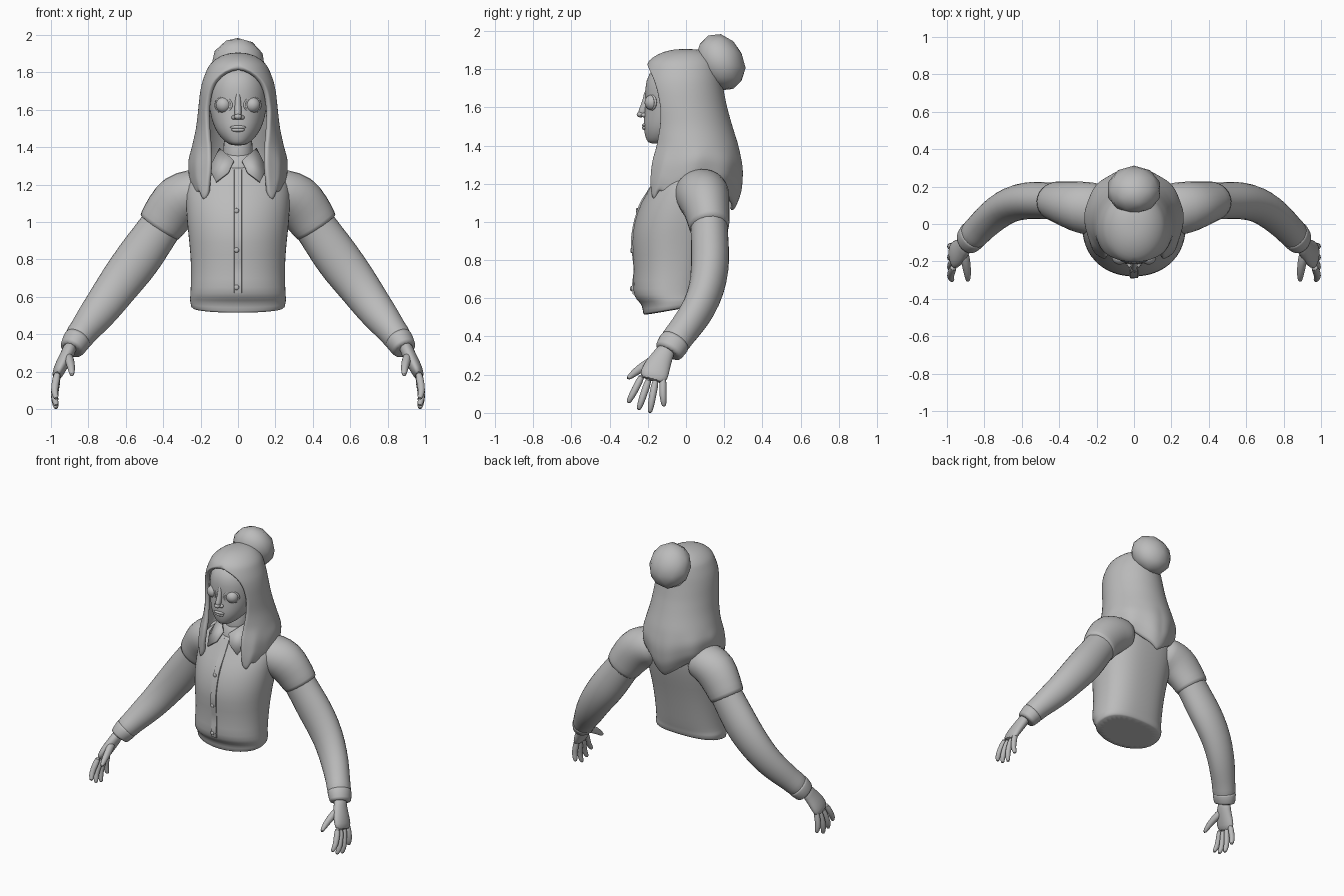
import bpy, bmesh, math
from mathutils import Vector

cube = bpy.data.objects.get("Cube")
if cube:
    bpy.data.objects.remove(cube, do_unlink=True)

grey = bpy.data.materials.new("plain grey")
grey.use_nodes = True
grey.diffuse_color = (0.5, 0.5, 0.5, 1)
grey.node_tree.nodes["Principled BSDF"].inputs["Base Color"].default_value = (0.5, 0.5, 0.5, 1)


def finish(name, bm, mirror=False, subsurf=0, thick=0, angle=60):
    bmesh.ops.recalc_face_normals(bm, faces=bm.faces)
    mesh = bpy.data.meshes.new(name)
    bm.to_mesh(mesh)
    bm.free()
    ob = bpy.data.objects.new(name, mesh)
    bpy.context.collection.objects.link(ob)
    mesh.materials.append(grey)
    bpy.ops.object.select_all(action="DESELECT")
    ob.select_set(True)
    bpy.context.view_layer.objects.active = ob
    bpy.ops.object.shade_smooth_by_angle(angle=math.radians(angle))
    if thick:
        m = ob.modifiers.new("thickness", "SOLIDIFY")
        m.thickness, m.offset = thick, -1
    if subsurf:
        ob.modifiers.new("smooth", "SUBSURF").levels = subsurf
        ob.modifiers["smooth"].render_levels = subsurf
    if mirror:
        ob.modifiers.new("mirror", "MIRROR")
    return ob


def skin(bm, rings, cap=True):
    """Join closed rings of points with quads."""
    rows = [[bm.verts.new(p) for p in ring] for ring in rings]
    for a, b in zip(rows, rows[1:]):
        for i in range(len(a)):
            j = (i + 1) % len(a)
            bm.faces.new((a[i], a[j], b[j], b[i]))
    if cap:
        bm.faces.new(rows[0])
        bm.faces.new(rows[-1])


def lookup(table, t):
    """Linear interpolation in rows sorted by rising first value."""
    t = min(max(t, table[0][0]), table[-1][0])
    for a, b in zip(table, table[1:]):
        if t <= b[0]:
            k = (t - a[0]) / (b[0] - a[0])
            return [p + (q - p) * k for p, q in zip(a[1:], b[1:])]


def oval(half, front, back, phi, power=1.0):
    """Point on a flat oval; phi = 0 faces the front."""
    s, c = math.sin(phi), math.cos(phi)
    x = half * math.copysign(abs(s) ** power, s)
    y = (front + back) / 2 - (back - front) / 2 * math.copysign(abs(c) ** power, c)
    return x, y


def stack(name, table, n=28, power=1.0, back_power=1.0, tilt=0.0, cap=True, thick=0):
    """Body of horizontal ovals: height, half width, front y, back y."""
    bm = bmesh.new()
    rings = []
    for z, half, front, back in table:
        angles = [math.tau * i / n for i in range(n)]
        pts = [oval(half, front, back, a, power if math.cos(a) > 0 else back_power) for a in angles]
        rings.append([(x, y, z + tilt * max(0, 0.62 - z) * (y - front)) for x, y in pts])
    skin(bm, rings, cap)
    return finish(name, bm, subsurf=1, thick=thick)


def tube(name, path, n=14, mirror=True):
    """Limb along a path of x, y, z, radius across, radius in depth."""
    bm = bmesh.new()
    pts = [Vector(p[:3]) for p in path]
    rings = []
    for i, p in enumerate(path):
        t = (pts[min(i + 1, len(pts) - 1)] - pts[max(i - 1, 0)]).normalized()
        u = t.cross(Vector((0, 1, 0))).normalized()
        v = t.cross(u)
        rings.append([pts[i] + u * p[3] * math.cos(math.tau * k / n) + v * p[4] * math.sin(math.tau * k / n)
                      for k in range(n)])
    skin(bm, rings)
    return finish(name, bm, mirror, subsurf=1)


def ball(name, loc, size, mirror=False, seg=20):
    bm = bmesh.new()
    bmesh.ops.create_uvsphere(bm, u_segments=seg, v_segments=seg // 2, radius=1)
    for v in bm.verts:
        v.co = Vector(loc) + Vector(a * b for a, b in zip(v.co, size))
    return finish(name, bm, mirror)


# Shirt body with a loose lower fold over the hem
shirt = [(0.515, 0.25, -0.225, 0.08), (0.57, 0.26, -0.23, 0.09), (0.59, 0.257, -0.262, 0.09),
         (0.64, 0.255, -0.284, 0.10), (0.75, 0.25, -0.27, 0.12), (0.90, 0.262, -0.288, 0.15),
         (1.0, 0.275, -0.272, 0.175), (1.1, 0.28, -0.24, 0.195), (1.2, 0.285, -0.175, 0.205),
         (1.27, 0.23, -0.135, 0.18), (1.31, 0.13, -0.11, 0.11)]
stack("shirt_body", [(0.51,) + shirt[0][1:]] + shirt, power=0.98, back_power=0.78, tilt=1.6)

# Button strip and buttons
bm = bmesh.new()
rows = []
for i in range(21):
    z = 0.62 + 0.66 * i / 20
    y = lookup(shirt, z)[1]
    rows.append([bm.verts.new((x, y + d, z)) for x, d in ((-0.022, 0.008), (-0.02, -0.003), (0.02, -0.003), (0.022, 0.008))])
for a, b in zip(rows, rows[1:]):
    for i in range(3):
        bm.faces.new((a[i], a[i + 1], b[i + 1], b[i]))
finish("button_strip", bm, angle=40)
for z in (0.65, 0.85, 1.06):
    ball("button", (-0.008, lookup(shirt, z)[1] - 0.003, z), (0.014, 0.007, 0.014), seg=12)

# Collar
stack("collar_band", [(1.27, 0.12, -0.125, 0.10), (1.33, 0.10, -0.11, 0.085), (1.37, 0.095, -0.08, 0.08)],
      cap=False, thick=0.012)
bm = bmesh.new()
bm.faces.new([bm.verts.new(p) for p in ((0.095, -0.05, 1.39), (0.02, -0.135, 1.325), (0.05, -0.165, 1.26),
                                        (0.115, -0.175, 1.21), (0.15, -0.10, 1.28))])
finish("collar_flap", bm, mirror=True, thick=0.012)

# Arms, short outer sleeves and cuffs
tube("arm", [(0.30, 0.10, 1.12, 0.12, 0.10), (0.36, 0.115, 1.05, 0.12, 0.10), (0.42, 0.122, 0.965, 0.115, 0.10),
             (0.50, 0.126, 0.85, 0.125, 0.103), (0.565, 0.127, 0.76, 0.125, 0.103), (0.65, 0.11, 0.65, 0.115, 0.096),
             (0.72, 0.07, 0.55, 0.105, 0.09), (0.78, 0.02, 0.475, 0.095, 0.086), (0.83, -0.03, 0.41, 0.08, 0.082),
             (0.85, -0.05, 0.385, 0.082, 0.086), (0.89, -0.095, 0.32, 0.06, 0.07)])
tube("short_sleeve", [(0.14, 0.07, 1.17, 0.12, 0.14), (0.23, 0.08, 1.153, 0.137, 0.148), (0.31, 0.095, 1.125, 0.152, 0.14),
                      (0.37, 0.112, 1.05, 0.14, 0.12), (0.415, 0.122, 0.98, 0.128, 0.11),
                      (0.427, 0.124, 0.962, 0.127, 0.109)])
tube("cuff", [(0.853, -0.052, 0.38, 0.077, 0.084), (0.86, -0.06, 0.37, 0.08, 0.087),
              (0.889, -0.09, 0.323, 0.068, 0.08), (0.893, -0.095, 0.315, 0.064, 0.076)])

# Hands: palm, four fingers and a thumb
tube("palm", [(0.89, -0.09, 0.35, 0.037, 0.046), (0.908, -0.12, 0.30, 0.037, 0.055), (0.935, -0.148, 0.25, 0.037, 0.07),
              (0.96, -0.167, 0.20, 0.033, 0.078), (0.972, -0.178, 0.165, 0.024, 0.066)])
fingers = [(-0.225, 0.185, -0.305, 0.05), (-0.19, 0.17, -0.25, 0.012), (-0.155, 0.17, -0.19, -0.004), (-0.12, 0.18, -0.115, 0.03)]
for ky, kz, ty, tz in fingers:
    my, mz = (ky + ty) / 2 - 0.004, (kz + tz) / 2
    tube("finger", [(0.962, ky, kz + 0.02, 0.023, 0.021), (0.982, my, mz, 0.021, 0.02),
                    (0.98, (my + ty) / 2, (mz + tz) / 2, 0.019, 0.018), (0.97, ty, tz, 0.013, 0.012)], n=10)
tube("thumb", [(0.91, -0.14, 0.29, 0.028, 0.034), (0.897, -0.215, 0.248, 0.025, 0.027),
               (0.89, -0.265, 0.215, 0.021, 0.022), (0.887, -0.31, 0.175, 0.012, 0.012)], n=10)

# Head and neck
stack("neck", [(1.25, 0.085, -0.09, 0.08), (1.35, 0.078, -0.09, 0.07), (1.5, 0.08, -0.095, 0.07)])
stack("head", [(1.408, 0.035, -0.19, -0.08), (1.425, 0.065, -0.207, -0.03), (1.46, 0.1, -0.217, 0.03),
               (1.5, 0.125, -0.224, 0.08), (1.56, 0.146, -0.22, 0.13), (1.63, 0.156, -0.212, 0.15),
               (1.7, 0.158, -0.217, 0.15), (1.78, 0.14, -0.2, 0.14), (1.84, 0.09, -0.13, 0.09)], power=0.95)

# Face features
ball("eye", (0.077, -0.175, 1.625), (0.042, 0.042, 0.042), mirror=True)
bm = bmesh.new()
rings = []
for i in range(24):
    a = math.tau * i / 24
    rings.append([(0.077 + (0.043 + 0.006 * math.cos(b)) * math.cos(a), -0.184 + 0.007 * math.sin(b) + 0.024 * math.cos(a),
                   1.625 + (0.04 + 0.006 * math.cos(b)) * math.sin(a)) for b in (math.tau * k / 8 for k in range(8))])
skin(bm, rings + rings[:1], cap=False)
bmesh.ops.remove_doubles(bm, verts=bm.verts, dist=0.0005)
finish("eyelid", bm, mirror=True)
tube("nose_bridge", [(0, -0.19, 1.70, 0.018, 0.03), (0, -0.203, 1.63, 0.018, 0.024),
                     (0, -0.227, 1.58, 0.021, 0.024), (0, -0.235, 1.555, 0.016, 0.022)], n=10, mirror=False)
ball("nose_tip", (0, -0.238, 1.563), (0.021, 0.02, 0.016))
ball("nostril", (0.02, -0.219, 1.559), (0.015, 0.016, 0.012), mirror=True)
ball("upper_lip", (0, -0.217, 1.506), (0.042, 0.014, 0.01))
ball("lower_lip", (0, -0.216, 1.492), (0.036, 0.014, 0.011))

# Long hair: shell with an opening for the face and a ragged lower edge
# rows: height, half width, front y, back y, opening angle, squareness
hair = [(1.12, 0.245, -0.228, 0.25, 36, 0.8), (1.2, 0.26, -0.226, 0.29, 32, 0.8), (1.3, 0.265, -0.215, 0.3, 31, 0.85),
        (1.4, 0.247, -0.205, 0.275, 37, 0.95), (1.5, 0.224, -0.215, 0.243, 48, 1), (1.6, 0.213, -0.23, 0.215, 54, 1),
        (1.7, 0.203, -0.237, 0.195, 51, 1), (1.77, 0.187, -0.23, 0.184, 40, 1), (1.81, 0.17, -0.218, 0.174, 23, 1),
        (1.83, 0.16, -0.206, 0.168, 0, 1), (1.86, 0.135, -0.18, 0.15, 0, 1), (1.892, 0.09, -0.12, 0.11, 0, 1),
        (1.906, 0.03, -0.05, 0.05, 0, 1)]
hem = [(0, 1.2), (32, 1.19), (43, 1.1), (55, 1.17), (68, 1.12), (95, 1.22), (140, 1.16), (180, 1.05)]
bm = bmesh.new()
heights = [1.12 + 0.04 * i for i in range(17)] + [r[0] for r in hair[-5:]]
cols = 64
rows = []
for z in heights:
    half, front, back, gap, square = lookup(hair, z)
    row = []
    for i in range(cols + 1):
        deg = gap + (360 - 2 * gap) * i / cols
        side = min(deg, 360 - deg)
        x, y = oval(half, front, back, math.radians(deg), square if side < 90 else 1)
        h = z
        if z < 1.4:
            k = (1.4 - z) / 0.28
            h = 1.4 - k * (1.4 - lookup(hem, side)[0])
            wave = 1 + 0.025 * k * math.sin(math.radians(side * 9))
            x, y = x * wave, y * wave
        row.append(bm.verts.new((x, y, h)))
    rows.append(row)
for a, b in zip(rows, rows[1:]):
    for i in range(cols):
        bm.faces.new((a[i], a[i + 1], b[i + 1], b[i]))
bm.faces.new(rows[-1][:-1])
bmesh.ops.remove_doubles(bm, verts=bm.verts, dist=0.0005)
finish("long_hair", bm, subsurf=1, thick=0.03)

# Bun with broad soft facets
bm = bmesh.new()
bmesh.ops.create_icosphere(bm, subdivisions=2, radius=1)
for v in bm.verts:
    v.co = Vector((v.co.x * 0.147, 0.182 + v.co.y * 0.13, 1.836 + v.co.z * 0.147 - v.co.y * 0.03))
finish("hair_bun", bm)
